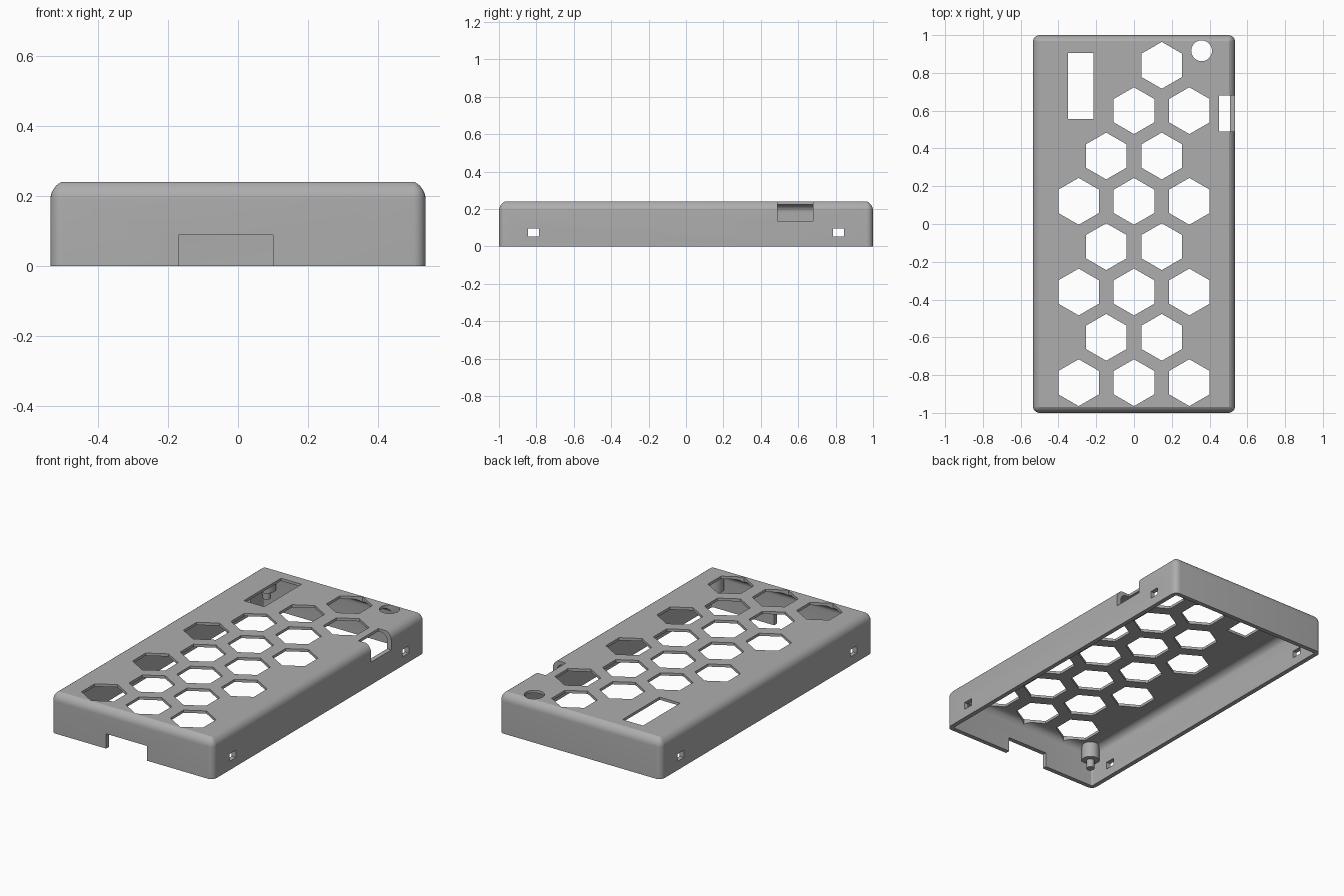
import bpy, bmesh, math
from mathutils import Matrix

if "Cube" in bpy.data.objects:
    bpy.data.objects.remove(bpy.data.objects["Cube"])

HX, HY, H = 0.535, 1.0, 0.24      # half width, half length, height
WALL, CEIL = 0.027, 0.224         # wall thickness, underside of top plate

grey = bpy.data.materials.new("case_grey")
grey.diffuse_color = (0.42, 0.42, 0.42, 1)
grey.use_nodes = True
grey.node_tree.nodes["Principled BSDF"].inputs["Base Color"].default_value = grey.diffuse_color


def finish(name, bm, smooth=False):
    bmesh.ops.recalc_face_normals(bm, faces=bm.faces[:])
    me = bpy.data.meshes.new(name)
    bm.to_mesh(me)
    bm.free()
    ob = bpy.data.objects.new(name, me)
    bpy.context.collection.objects.link(ob)
    me.materials.append(grey)
    if smooth:
        shade(ob)
    return ob


def shade(ob):
    bpy.ops.object.select_all(action='DESELECT')
    ob.select_set(True)
    bpy.context.view_layer.objects.active = ob
    bpy.ops.object.shade_smooth_by_angle(angle=math.radians(24))


def ring(bm, inset, z, radius, n=6):
    """Rounded rectangle loop of vertices."""
    r = max(radius - inset, 0.003)
    cx, cy = HX - inset - r, HY - inset - r
    vs = []
    for q, (sx, sy) in enumerate([(1, 1), (-1, 1), (-1, -1), (1, -1)]):
        for i in range(n + 1):
            a = math.pi / 2 * (q + i / n)
            vs.append(bm.verts.new((sx * cx + r * math.cos(a), sy * cy + r * math.sin(a), z)))
    return vs


def prism(bm, x, y, r, sides, z0, z1, turn=0.0):
    m = Matrix.Translation((x, y, (z0 + z1) / 2)) @ Matrix.Rotation(turn, 4, 'Z')
    bmesh.ops.create_cone(bm, cap_ends=True, segments=sides, radius1=r, radius2=r,
                          depth=z1 - z0, matrix=m)


def box(bm, x0, x1, y0, y1, z0, z1):
    m = Matrix.Translation(((x0 + x1) / 2, (y0 + y1) / 2, (z0 + z1) / 2))
    bmesh.ops.create_cube(bm, size=1, matrix=m @ Matrix.Diagonal((x1 - x0, y1 - y0, z1 - z0, 1)))


# Shell: outer skin up over the rounded edge, then inner skin with its fillet
bm = bmesh.new()
R, STEPS = 0.055, 7
outer, inner = [(0, 0)], [(WALL, 0)]
for i in range(STEPS + 1):
    a = math.radians(65) * i / STEPS
    outer.append((R * (1 - math.cos(a)), 0.19 + R * math.sin(a)))
    b = math.pi / 2 * i / STEPS
    inner.append((WALL + 0.042 * (1 - math.cos(b)), CEIL - 0.042 + 0.042 * math.sin(b)))
outer[-1] = (outer[-1][0], H)
out_rings = [ring(bm, o, z, 0.035) for o, z in outer]
in_rings = [ring(bm, o, z, 0.035) for o, z in inner]


def bridge(a, b):
    for i in range(len(a)):
        j = (i + 1) % len(a)
        bm.faces.new((a[i], a[j], b[j], b[i]))


for rings in (out_rings, in_rings):
    for a, b in zip(rings, rings[1:]):
        bridge(a, b)
    bm.faces.new(rings[-1])
bridge(out_rings[0], in_rings[0])
shell = finish("case_shell", bm)

# Cutters: honeycomb vents, button hole, windows, notches and clip slots
bm = bmesh.new()
for k in range(8):
    xs = (-0.293, 0, 0.293) if k % 2 == 0 else (-0.147, 0.147)
    if k >= 6:
        xs = xs[1:]               # leave room for the rectangular window
    for x in xs:
        prism(bm, x, -0.84 + 0.24 * k, 0.124, 6, 0.17, 0.3, math.radians(0))
prism(bm, 0.358, 0.917, 0.055, 40, 0.17, 0.3)
box(bm, -0.35, -0.215, 0.555, 0.905, 0.17, 0.3)      # display window
box(bm, 0.45, 0.6, 0.49, 0.68, 0.135, 0.3)           # side notch
box(bm, -0.17, 0.10, -1.1, -0.9, -0.1, 0.088)        # front notch
for sx in (-1, 1):
    for y in (-0.815, 0.815):
        box(bm, sx * 0.535 - 0.06, sx * 0.535 + 0.06, y - 0.03, y + 0.03, 0.053, 0.096)
cutter = finish("cutter", bm)
cutter.hide_render = True

mod = shell.modifiers.new("openings", 'BOOLEAN')
mod.operation, mod.solver, mod.object = 'DIFFERENCE', 'EXACT', cutter
bpy.ops.object.select_all(action='DESELECT')
bpy.context.view_layer.objects.active = shell
shell.select_set(True)
bpy.ops.object.modifier_apply(modifier=mod.name)
bpy.data.objects.remove(cutter)
shade(shell)

# Corner posts with locating pins, hanging from the top plate
for sx, side in ((-1, "left"), (1, "right")):
    for sy, end in ((-1, "front"), (1, "back")):
        bm = bmesh.new()
        prism(bm, sx * 0.465, sy * 0.935, 0.05, 28, 0.13, 0.226)
        prism(bm, sx * 0.465, sy * 0.935, 0.022, 20, 0.08, 0.135)
        finish(f"{end}_{side}_post", bm, True)
